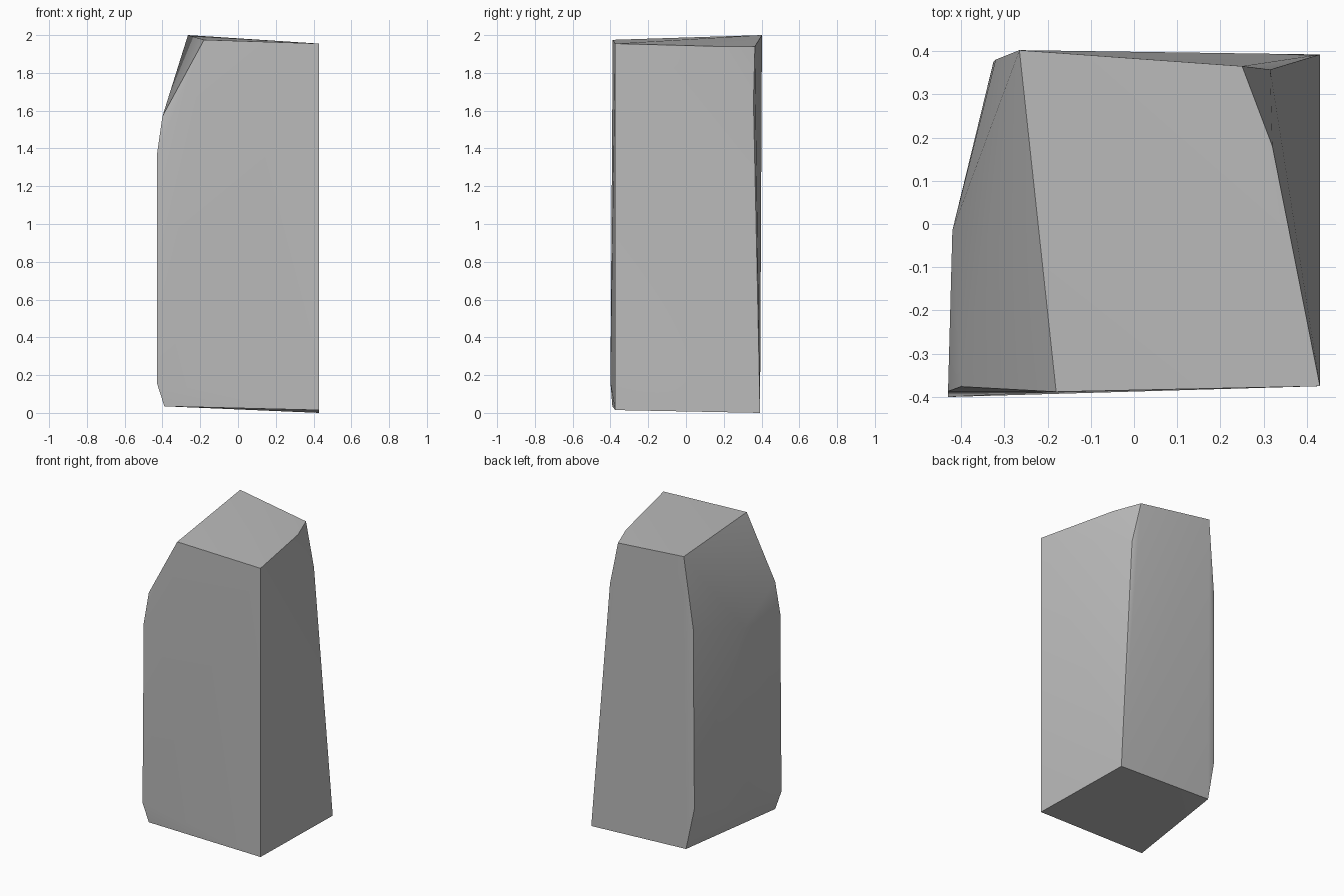
import bpy, bmesh, math

cube = bpy.data.objects.get("Cube")
if cube:
    bpy.data.objects.remove(cube, do_unlink=True)

# Grey stone material
stone = bpy.data.materials.new("stone_grey")
stone.use_nodes = True
colour = (0.5, 0.5, 0.5, 1)
stone.diffuse_color = colour
stone.node_tree.nodes["Principled BSDF"].inputs["Base Color"].default_value = colour

# Corners of the chipped block
corners = {
    "base": [(.43, -.375, .015), (.43, .392, 0), (-.27, .385, .03), (-.39, -.39, .035)],
    "left_front_edge": [(-.43, -.4, .16), (-.43, -.387, 1.36), (-.4, -.376, 1.57)],
    "left_back_edge": [(-.325, .375, .31), (-.32, .38, 1.52)],
    "left_bulge": [(-.42, -.015, .2), (-.42, -.015, 1.4)],
    "right_back_chip": [(.315, .357, 1.65)],
    "top": [(-.18, -.388, 1.975), (.43, -.375, 1.955), (.32, .18, 1.94),
            (.25, .365, 1.94), (-.265, .402, 2)],
}

# Convex block stretched over the corners
bm = bmesh.new()
for group in corners.values():
    for point in group:
        bm.verts.new(point)
hull = bmesh.ops.convex_hull(bm, input=bm.verts)
spare = [g for g in hull["geom_interior"] if isinstance(g, bmesh.types.BMVert)]
bmesh.ops.delete(bm, geom=spare, context='VERTS')
bmesh.ops.recalc_face_normals(bm, faces=bm.faces)
mesh = bpy.data.meshes.new("stone_block")
bm.to_mesh(mesh)
bm.free()
mesh.materials.append(stone)
block = bpy.data.objects.new("stone_block", mesh)
bpy.context.collection.objects.link(block)

# Soft facets with crisp main edges
bpy.ops.object.select_all(action='DESELECT')
block.select_set(True)
bpy.context.view_layer.objects.active = block
bpy.ops.object.shade_smooth_by_angle(angle=math.radians(30))
